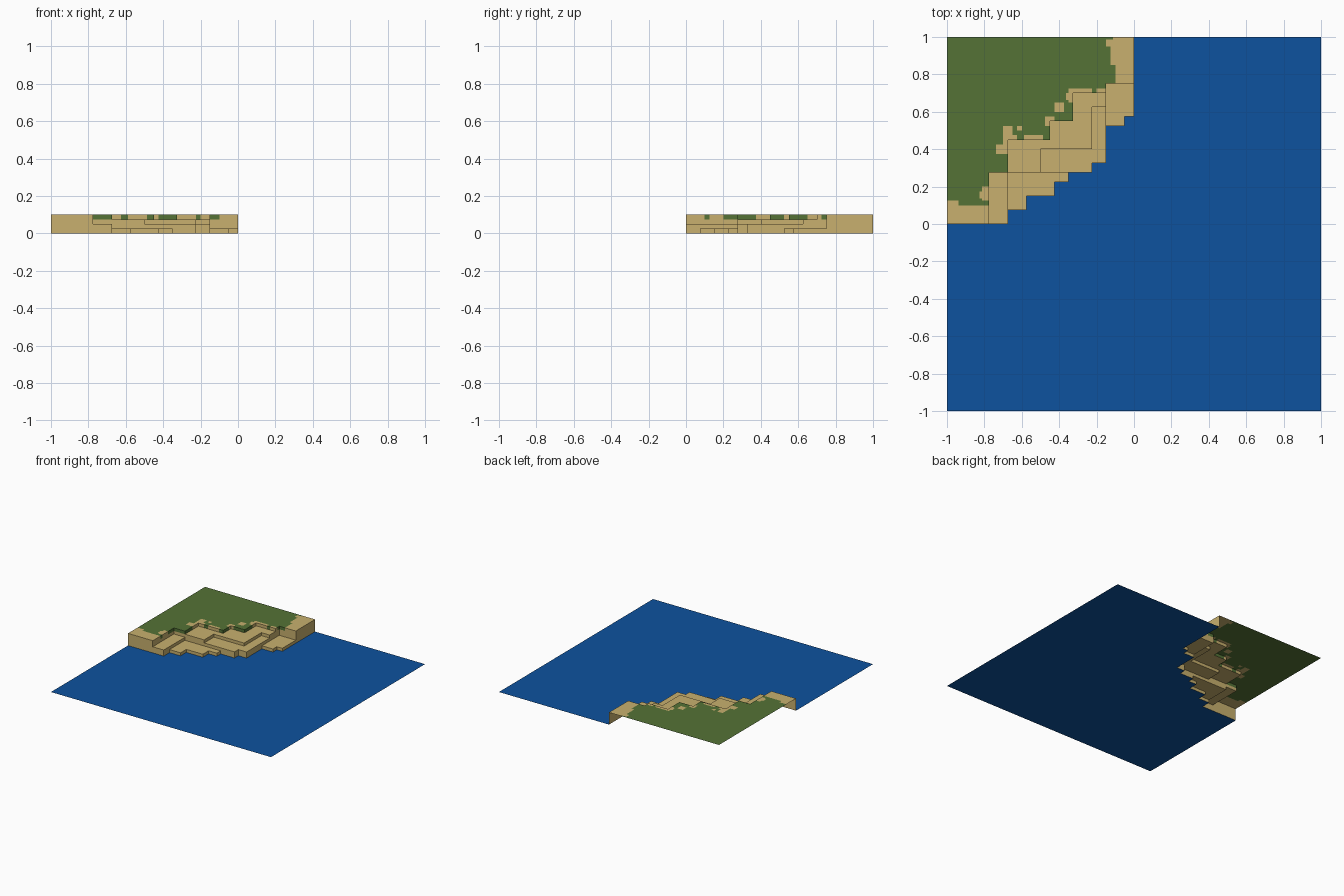
import bpy, bmesh, math

if "Cube" in bpy.data.objects:
    bpy.data.objects.remove(bpy.data.objects["Cube"])

CELL = 0.0125          # fine grid for painted grass edge
TIER = 0.025           # height of one terrace
N = 80                 # cells along the 1 x 1 land corner


def material(name, rgb):
    m = bpy.data.materials.new(name)
    m.diffuse_color = (*rgb, 1)
    m.use_nodes = True
    m.node_tree.nodes["Principled BSDF"].inputs["Base Color"].default_value = m.diffuse_color
    return m


sand = material("sand", (0.578, 0.434, 0.156))
grass = material("grass green", (0.089, 0.171, 0.037))
blue = material("water blue", (0.004, 0.084, 0.342))

# Stair outlines, lowest terrace first: (x where the step starts, y of its shore)
STAIRS = [
    [(-1, 0), (-.675, .075), (-.575, .15), (-.425, .225), (-.35, .275),
     (-.225, .325), (-.15, .525), (-.05, .575)],
    [(-1, 0), (-.675, .275), (-.225, .325), (-.15, .75)],
    [(-1, 0), (-.775, .275), (-.5, .4), (-.225, .625), (-.15, .75)],
    [(-1, 0), (-.775, .275), (-.675, .45), (-.45, .55), (-.325, .7), (-.15, .75)],
]

# Sandy patches on the grass: x0, x1, y0, y1
PATCHES = [
    (-1.1, -.94, -.1, .13), (-.97, -.75, -.1, .105), (-.81, -.75, .125, .2),
    (-.825, -.79, .138, .175), (-.735, -.65, .37, .425), (-.70, -.645, .42, .525),
    (-.68, -.625, .42, .475), (-.585, -.49, .42, .475), (-.625, -.6, .5, .525),
    (-.48, -.425, .525, .575), (-.43, -.37, .6, .655), (-.36, -.3, .655, .705),
    (-.35, -.22, .68, .73), (-.2, -.13, .68, .73), (-.105, .1, .7, .87),
    (-.13, .1, .85, .99), (-.15, -.05, .95, .99), (-.11, .1, .95, 1.1),
]


def tiers(x, y):
    """Number of terraces stacked at a point."""
    if x > 0 or y < 0:
        return 0
    count = 0
    for stair in STAIRS:
        shore = [sy for sx, sy in stair if sx < x]
        if shore and y > shore[-1]:
            count += 1
    return count


def is_sand(x, y, r=0.012):
    """Inside a rounded-corner sand patch."""
    for x0, x1, y0, y1 in PATCHES:
        dx = max(x0 + r - x, 0, x - x1 + r)
        dy = max(y0 + r - y, 0, y - y1 + r)
        if math.hypot(dx, dy) <= r:
            return True
    return False


def finish(name, bm, mats):
    me = bpy.data.meshes.new(name)
    bm.to_mesh(me)
    bm.free()
    for m in mats:
        me.materials.append(m)
    ob = bpy.data.objects.new(name, me)
    bpy.context.collection.objects.link(ob)
    return ob


# Terraced land: open sheet with tops and step walls
bm = bmesh.new()


def quad(pts, mat):
    bm.faces.new([bm.verts.new(p) for p in pts]).material_index = mat


for i in range(N):
    for j in range(N):
        x0, y0 = -1 + i * CELL, j * CELL
        x1, y1 = x0 + CELL, y0 + CELL
        cx, cy = x0 + CELL / 2, y0 + CELL / 2
        t = tiers(cx, cy)
        if t == 0:
            continue
        green = 1 if t == 4 and not is_sand(cx, cy) else 0
        z = t * TIER
        quad([(x0, y0, z), (x1, y0, z), (x1, y1, z), (x0, y1, z)], green)
        # walls towards lower neighbours on the seaward sides
        for (nx, ny), a, b in (((cx + CELL, cy), (x1, y0), (x1, y1)),
                               ((cx, cy - CELL), (x0, y0), (x1, y0))):
            for k in range(tiers(nx, ny), t):
                lo, hi = k * TIER, (k + 1) * TIER
                quad([(*a, lo), (*b, lo), (*b, hi), (*a, hi)], green if k == 3 else 0)
bmesh.ops.remove_doubles(bm, verts=bm.verts, dist=1e-4)
bmesh.ops.dissolve_limit(bm, angle_limit=math.radians(2), verts=bm.verts,
                         edges=bm.edges, delimit={'MATERIAL'})
finish("terraced_land", bm, [sand, grass])

# Water sheet following the stepped shoreline
outline = [(-1, -1), (1, -1), (1, 1), (0, 1)]
right = 0
for sx, sy in reversed(STAIRS[0]):
    outline += [(right, sy), (sx, sy)]
    right = sx
bm = bmesh.new()
bm.faces.new([bm.verts.new((x, y, 0)) for x, y in outline])
bmesh.ops.triangulate(bm, faces=bm.faces)
finish("water", bm, [blue])
